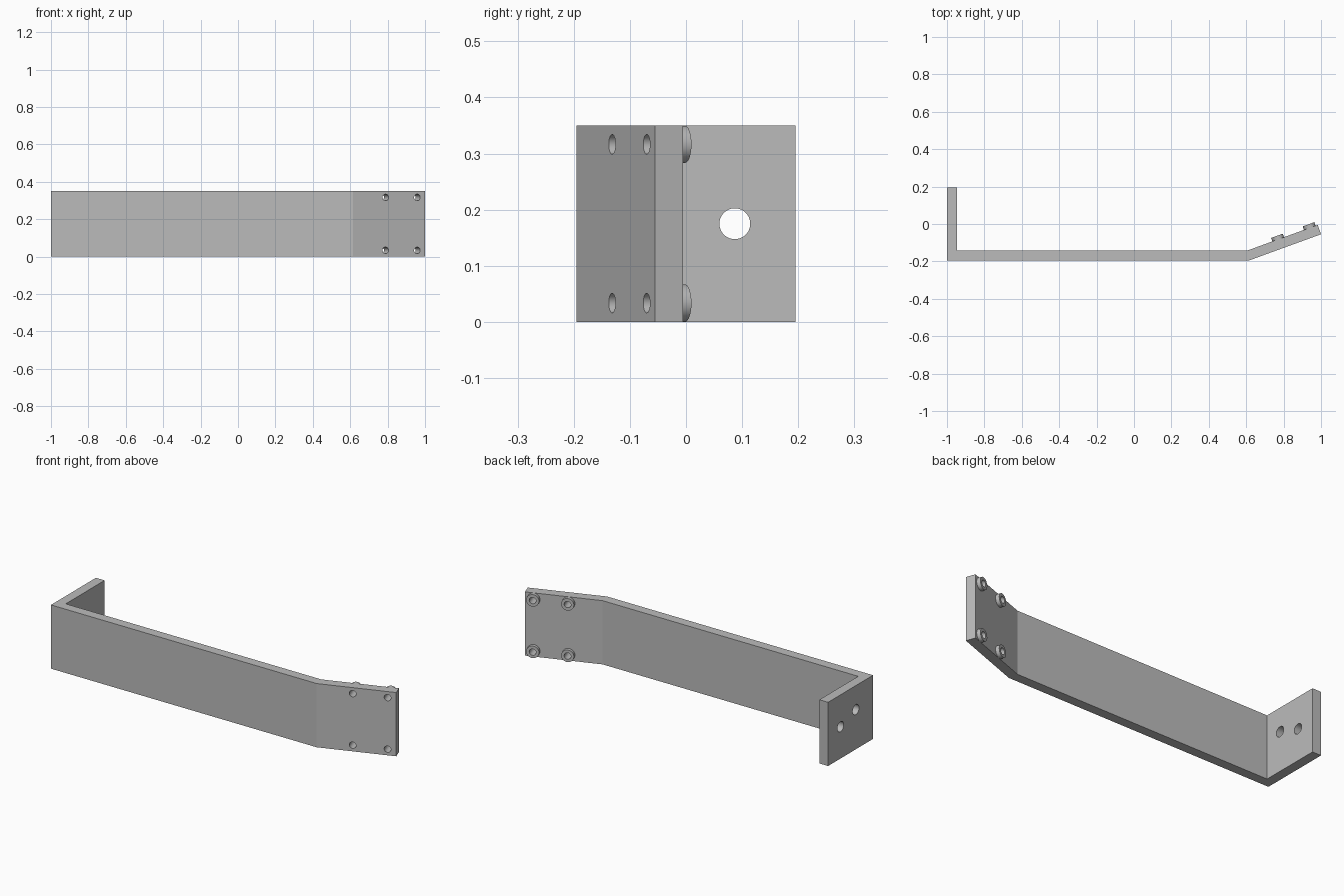
import bpy, bmesh, math
from mathutils import Vector

cube = bpy.data.objects.get("Cube")
if cube:
    bpy.data.objects.remove(cube)

HEIGHT = 0.35
THICK = 0.053
BEND = math.radians(20)
along = Vector((math.cos(BEND), math.sin(BEND), 0))
normal = Vector((-math.sin(BEND), math.cos(BEND), 0))

metal = bpy.data.materials.new("grey_metal")
metal.use_nodes = True
grey = (0.5, 0.5, 0.5, 1)
metal.diffuse_color = grey
metal.node_tree.nodes["Principled BSDF"].inputs["Base Color"].default_value = grey


def finish(name, bm):
    bmesh.ops.recalc_face_normals(bm, faces=bm.faces)
    mesh = bpy.data.meshes.new(name)
    bm.to_mesh(mesh)
    bm.free()
    mesh.materials.append(metal)
    obj = bpy.data.objects.new(name, mesh)
    bpy.context.collection.objects.link(obj)
    return obj


def cylinder(name, start, axis, length, radius):
    bm = bmesh.new()
    bmesh.ops.create_cone(bm, cap_ends=True, segments=48, radius1=radius,
                          radius2=radius, depth=length)
    obj = finish(name, bm)
    obj.rotation_mode = 'QUATERNION'
    obj.rotation_quaternion = axis.to_track_quat('Z', 'Y')
    obj.location = start + axis * length / 2
    return obj


def combine(target, tool, operation):
    mod = target.modifiers.new(operation, 'BOOLEAN')
    mod.operation, mod.object, mod.solver = operation, tool, 'EXACT'
    bpy.context.view_layer.objects.active = target
    bpy.ops.object.modifier_apply(modifier=mod.name)
    bpy.data.objects.remove(tool)


# Bent strip: end flange, long bar and angled plate as one extruded outline
front_y, back_y = -0.195, 0.195
bend = Vector((0.615, front_y, 0))
tip = bend + along * (1 - bend.x) / along.x
inner_tip = tip + normal * THICK
outline = [(-1, front_y), bend.xy, tip.xy, inner_tip.xy,
           (bend.x - THICK * math.tan(BEND / 2), front_y + THICK),
           (-1 + THICK, front_y + THICK), (-1 + THICK, back_y), (-1, back_y)]
bm = bmesh.new()
base = bm.faces.new([bm.verts.new((x, y, 0)) for x, y in outline])
top = bmesh.ops.extrude_face_region(bm, geom=[base])
bmesh.ops.translate(bm, vec=(0, 0, HEIGHT),
                    verts=[v for v in top["geom"] if isinstance(v, bmesh.types.BMVert)])
bracket = finish("bracket", bm)

# Round bosses on the back of the angled plate, each drilled through
for x in (0.789, 0.958):
    for z in (0.0335, HEIGHT - 0.0335):
        spot = bend + along * (x - bend.x) / along.x + Vector((0, 0, z))
        boss = cylinder("boss", spot + normal * THICK / 2, normal, THICK / 2 + 0.02, 0.033)
        combine(bracket, boss, 'UNION')
        drill = cylinder("drill", spot - normal * 0.05, normal, 0.2, 0.0175)
        combine(bracket, drill, 'DIFFERENCE')

# Two staggered mounting holes through the end flange
for y, z in ((0.087, 0.175), (-0.046, 0.218)):
    drill = cylinder("drill", Vector((-1.1, y, z)), Vector((1, 0, 0)), 0.2, 0.0275)
    combine(bracket, drill, 'DIFFERENCE')

bracket.select_set(True)
bpy.context.view_layer.objects.active = bracket
bpy.ops.object.shade_smooth_by_angle(angle=math.radians(30))
# keep the shallow bend crisp
bracket.data.set_sharp_from_angle(angle=math.radians(15))
